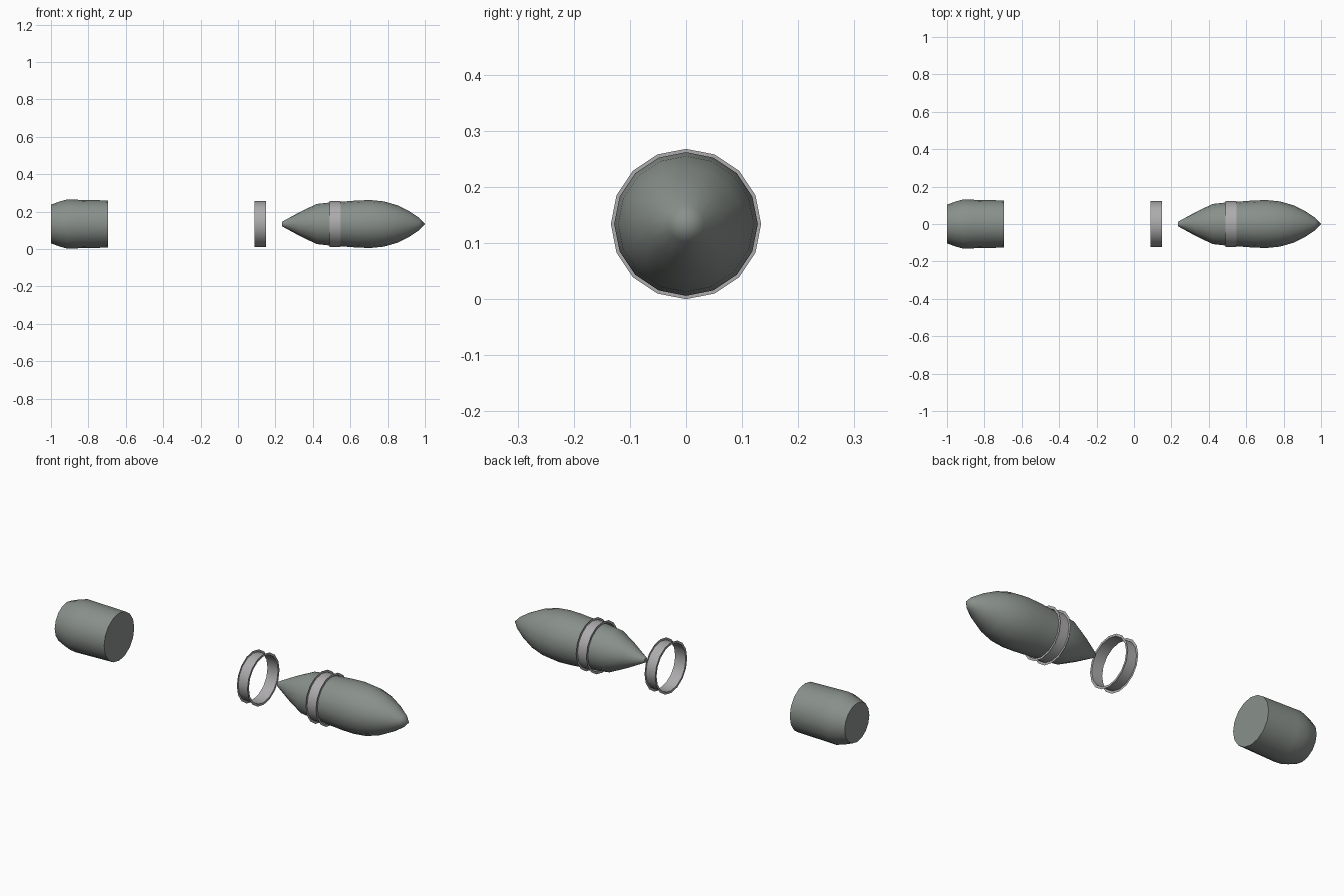
import bpy
import bmesh
from math import cos, sin, pi, radians

SIDES = 16
AXIS_Z = 0.134

default = bpy.data.objects.get("Cube")
if default:
    bpy.data.objects.remove(default, do_unlink=True)


def material(name, rgb):
    mat = bpy.data.materials.new(name)
    mat.use_nodes = True
    colour = (*rgb, 1.0)
    mat.diffuse_color = colour
    mat.node_tree.nodes["Principled BSDF"].inputs["Base Color"].default_value = colour
    return mat


green_grey = material("green_grey", (0.25, 0.28, 0.26))
light_grey = material("light_grey", (0.42, 0.41, 0.42))


def lathe(name, profile, mat, capped=True):
    """Turn a profile of (x, radius) points around the long axis."""
    bm = bmesh.new()
    rings = []
    for x, r in profile:
        if r == 0:
            rings.append([bm.verts.new((x, 0, 0))] * SIDES)
        else:
            angles = [2 * pi * i / SIDES for i in range(SIDES)]
            rings.append([bm.verts.new((x, r * sin(a), r * cos(a))) for a in angles])
    for a, b in zip(rings, rings[1:]):
        for i in range(SIDES):
            j = (i + 1) % SIDES
            corners = dict.fromkeys((a[i], a[j], b[j], b[i]))
            bm.faces.new(list(corners))
    if capped:
        for ring in (rings[0], rings[-1]):
            if ring[0] != ring[1]:
                bm.faces.new(ring)
    bmesh.ops.recalc_face_normals(bm, faces=bm.faces)
    mesh = bpy.data.meshes.new(name)
    bm.to_mesh(mesh)
    bm.free()
    mesh.materials.append(mat)
    obj = bpy.data.objects.new(name, mesh)
    obj.location.z = AXIS_Z
    bpy.context.collection.objects.link(obj)
    bpy.ops.object.select_all(action="DESELECT")
    obj.select_set(True)
    bpy.context.view_layer.objects.active = obj
    bpy.ops.object.shade_smooth_by_angle(angle=radians(35))
    return obj


# Pointed body with a conical tail and a rounded nose
lathe("pointed_body", [
    (0.235, 0.012), (0.33, 0.064), (0.42, 0.107), (0.49, 0.115),
    (0.55, 0.119), (0.64, 0.126), (0.71, 0.128), (0.78, 0.121),
    (0.85, 0.101), (0.92, 0.066), (0.97, 0.032), (1.0, 0),
], green_grey)

# Separate barrel with a tapered closed end
lathe("barrel", [
    (-1.0, 0.103), (-0.955, 0.12), (-0.915, 0.131), (-0.87, 0.13), (-0.695, 0.126),
], green_grey)

# Channel bands with thin flanges: one on the body, one loose
for name, start, end in (("body_band", 0.489, 0.549), ("loose_band", 0.087, 0.149)):
    lathe(name, [(start, 0.134), (start, 0.122), (end, 0.122), (end, 0.134)],
          light_grey, capped=False)
